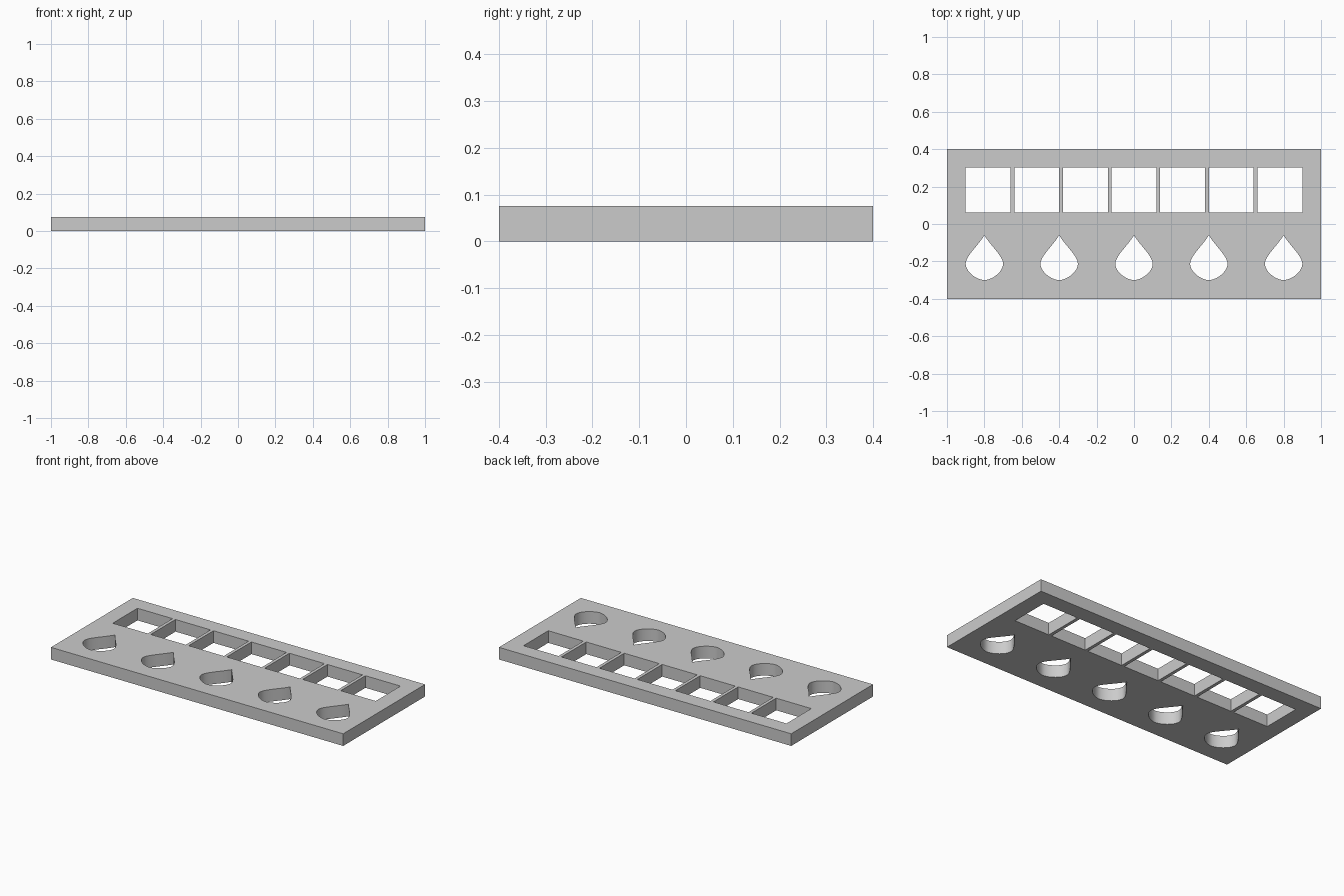
import bpy, bmesh, math

if "Cube" in bpy.data.objects:
    bpy.data.objects.remove(bpy.data.objects["Cube"])

THICK = 0.075

grey = bpy.data.materials.new("plain grey")
grey.diffuse_color = (0.6, 0.6, 0.6, 1)
grey.use_nodes = True
grey.node_tree.nodes["Principled BSDF"].inputs["Base Color"].default_value = grey.diffuse_color

curve = bpy.data.curves.new("tray_plate", 'CURVE')
curve.dimensions = '2D'
curve.fill_mode = 'BOTH'
curve.extrude = THICK / 2
curve.resolution_u = 12


def rectangle(x0, y0, x1, y1):
    s = curve.splines.new('POLY')
    s.points.add(3)
    for p, (x, y) in zip(s.points, [(x0, y0), (x1, y0), (x1, y1), (x0, y1)]):
        p.co = (x, y, 0, 1)
    s.use_cyclic_u = True


def teardrop(cx):
    # (point, left handle, right handle): tip, right side, bottom, left side
    knots = [((0, -0.06), (-0.03, -0.112), (0.03, -0.112)),
             ((0.1, -0.213), (0.1, -0.171), (0.1, -0.253)),
             ((0, -0.3), (0.046, -0.298), (-0.046, -0.298)),
             ((-0.1, -0.213), (-0.1, -0.253), (-0.1, -0.171))]
    s = curve.splines.new('BEZIER')
    s.bezier_points.add(3)
    for p, (co, left, right) in zip(s.bezier_points, knots):
        p.handle_left_type = p.handle_right_type = 'FREE'
        p.co = (cx + co[0], co[1], 0)
        p.handle_left = (cx + left[0], left[1], 0)
        p.handle_right = (cx + right[0], right[1], 0)
    s.use_cyclic_u = True


# Outer outline
rectangle(-1, -0.4, 1, 0.4)

# Row of square openings
for i in range(7):
    x = -0.9 + 0.26 * i
    rectangle(x, 0.061, x + 0.24, 0.303)

# Row of teardrop openings
for i in range(5):
    teardrop(-0.8 + 0.4 * i)

# Turn the profile into one solid plate standing on the ground
plate = bpy.data.objects.new("tray_plate", curve)
bpy.context.collection.objects.link(plate)
bpy.context.view_layer.objects.active = plate
plate.select_set(True)
bpy.ops.object.convert(target='MESH')
plate = bpy.context.object

bm = bmesh.new()
bm.from_mesh(plate.data)
bmesh.ops.remove_doubles(bm, verts=bm.verts, dist=0.0001)
bmesh.ops.translate(bm, verts=bm.verts, vec=(0, 0, THICK / 2))
bmesh.ops.recalc_face_normals(bm, faces=bm.faces)
bm.to_mesh(plate.data)
bm.free()

plate.data.materials.clear()
plate.data.materials.append(grey)
bpy.ops.object.shade_smooth_by_angle(angle=math.radians(30))
